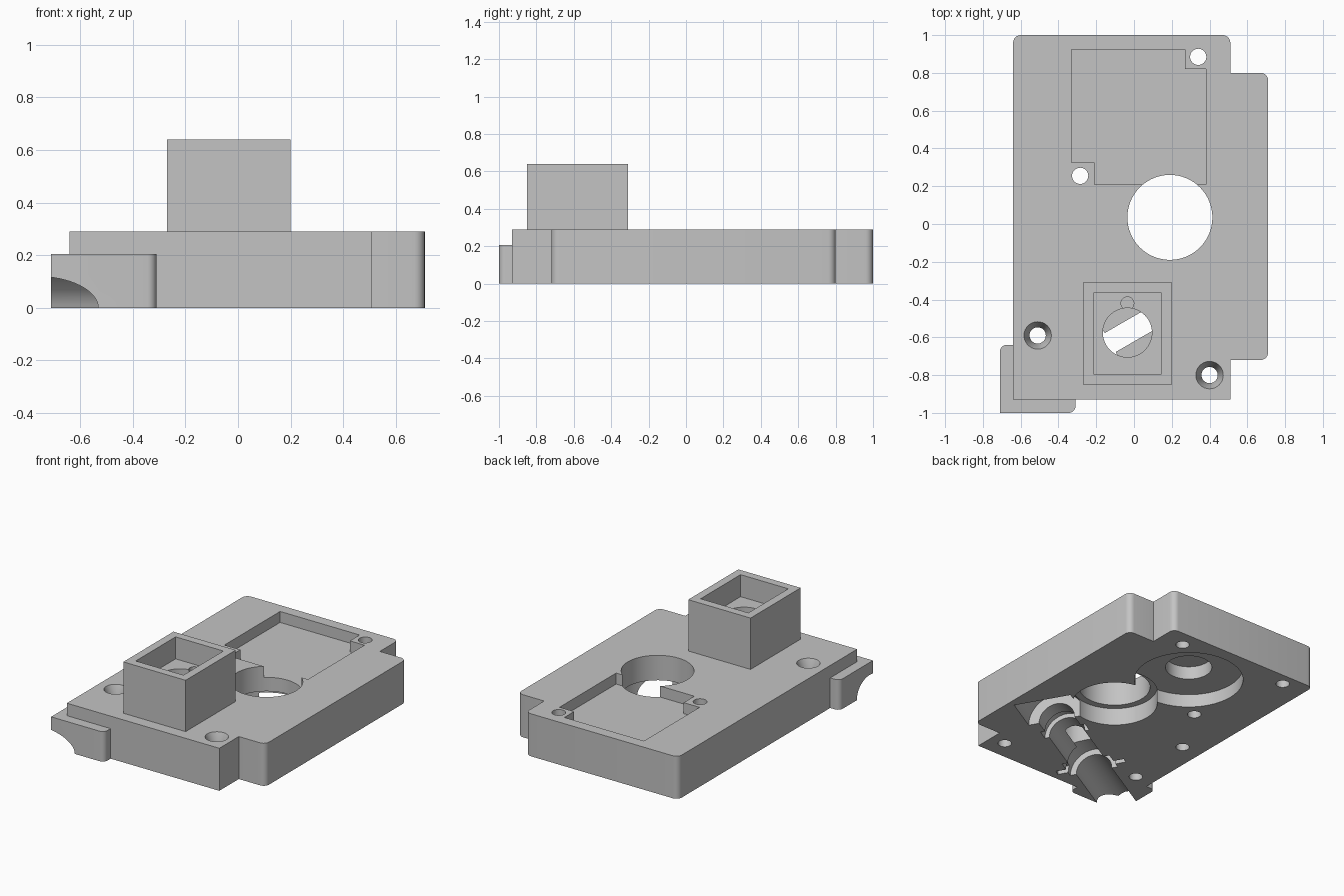
import bpy, bmesh
from math import radians, cos, sin, tan, pi
from mathutils import Matrix, Vector

if "Cube" in bpy.data.objects:
    bpy.data.objects.remove(bpy.data.objects["Cube"])

grey = bpy.data.materials.new("light grey")
grey.use_nodes = True
grey.diffuse_color = (0.55, 0.55, 0.55, 1)
grey.node_tree.nodes["Principled BSDF"].inputs["Base Color"].default_value = (0.55, 0.55, 0.55, 1)


def make(name, bm):
    bmesh.ops.recalc_face_normals(bm, faces=bm.faces)
    mesh = bpy.data.meshes.new(name)
    bm.to_mesh(mesh)
    bm.free()
    mesh.materials.append(grey)
    obj = bpy.data.objects.new(name, mesh)
    bpy.context.collection.objects.link(obj)
    return obj


def prism(name, corners, z0, z1, steps=6):
    """Extruded outline; a corner's third value is its rounding radius."""
    outline = []
    for i, (x, y, *radius) in enumerate(corners):
        p = Vector((x, y))
        if not radius:
            outline.append(p)
            continue
        a = (Vector(corners[i - 1][:2]) - p).normalized()
        b = (Vector(corners[(i + 1) % len(corners)][:2]) - p).normalized()
        r = radius[0]
        centre = p + (a + b) * r
        for k in range(steps + 1):
            t = k / steps * pi / 2
            outline.append(centre - b * r * cos(t) - a * r * sin(t))
    bm = bmesh.new()
    base = bm.faces.new([bm.verts.new((p.x, p.y, z0)) for p in outline])
    out = bmesh.ops.extrude_face_region(bm, geom=[base])
    verts = [v for v in out["geom"] if isinstance(v, bmesh.types.BMVert)]
    bmesh.ops.translate(bm, vec=(0, 0, z1 - z0), verts=verts)
    return make(name, bm)


def box(name, x0, x1, y0, y1, z0, z1):
    return prism(name, [(x0, y0), (x1, y0), (x1, y1), (x0, y1)], z0, z1)


def round_cut(x, y, r, z0, z1, r_top=None, sides=64):
    bm = bmesh.new()
    bmesh.ops.create_cone(bm, cap_ends=True, segments=sides, radius1=r,
                          radius2=r_top or r, depth=z1 - z0,
                          matrix=Matrix.Translation((x, y, (z0 + z1) / 2)))
    return make("hole_cutter", bm)


# Shaft channel axis lies in the underside, turned about the tower bore
BORE = (-0.035, -0.575)
TURN = Matrix.Translation((*BORE, 0)) @ Matrix.Rotation(radians(30), 4, 'Z')


def shaft_cut(t0, t1, r):
    bm = bmesh.new()
    place = TURN @ Matrix.Translation(((t0 + t1) / 2, 0, 0)) @ Matrix.Rotation(pi / 2, 4, 'Y')
    bmesh.ops.create_cone(bm, cap_ends=True, segments=64, radius1=r, radius2=r,
                          depth=t1 - t0, matrix=place)
    return make("shaft_cutter", bm)


def combine(target, tool, operation):
    mod = target.modifiers.new(operation, 'BOOLEAN')
    mod.operation = operation
    mod.solver = 'EXACT'
    mod.object = tool
    bpy.context.view_layer.objects.active = target
    bpy.ops.object.modifier_apply(modifier=mod.name)
    bpy.data.objects.remove(tool)


TOP = 0.29

# Plate with side extension
housing = prism("gear_housing", [
    (-0.64, -0.93), (0.51, -0.93), (0.51, -0.72), (0.71, -0.72, 0.04),
    (0.71, 0.80, 0.04), (0.51, 0.80), (0.51, 1.0, 0.04), (-0.64, 1.0, 0.04)], 0, TOP)

# Corner tab and square tower
combine(housing, prism("corner_tab", [
    (-0.71, -1.0), (-0.31, -1.0, 0.035), (-0.31, -0.64), (-0.71, -0.64, 0.035)], 0, 0.205), 'UNION')
combine(housing, box("tower", -0.27, 0.20, -0.85, -0.31, 0.15, 0.64), 'UNION')

cuts = []
# Tower cavity, bore and key hole
cuts.append(box("cavity_cutter", -0.215, 0.145, -0.795, -0.365, 0.49, 0.7))
cuts.append(round_cut(*BORE, 0.13, 0.105, 0.55))
cuts.append(round_cut(BORE[0], -0.42, 0.034, 0.14, 0.55, sides=32))
cuts.append(box("key_cutter", -0.05, -0.02, -0.46, -0.43, 0.4, 0.55))

# Stepped rectangular pocket on top
cuts.append(prism("pocket_cutter", [
    (-0.21, 0.21), (0.38, 0.21), (0.38, 0.82), (0.27, 0.82),
    (0.27, 0.925), (-0.33, 0.925), (-0.33, 0.325), (-0.21, 0.325)], 0.215, 0.4))

# Large through hole with counterbore, and gear recess underneath
cuts.append(round_cut(0.19, 0.035, 0.225, -0.1, 0.4))
cuts.append(round_cut(0.19, 0.035, 0.27, -0.1, 0.12))
cuts.append(round_cut(0.025, 0.57, 0.345, -0.1, 0.09))
cuts.append(round_cut(0.025, 0.57, 0.147, -0.1, 0.18))

# Screw holes: plain, countersunk and blind
for x, y in [(0.34, 0.885), (-0.285, 0.255)]:
    cuts.append(round_cut(x, y, 0.043, -0.1, 0.4, sides=32))
for x, y in [(-0.51, -0.59), (0.40, -0.80)]:
    cuts.append(round_cut(x, y, 0.043, -0.1, 0.4, sides=32))
    cuts.append(round_cut(x, y, 0.043, 0.21, TOP + 0.001, r_top=0.073, sides=32))
for x, y in [(-0.466, 0.913), (-0.495, -0.11)]:
    cuts.append(round_cut(x, y, 0.043, -0.1, 0.17, sides=32))

# Shaft channel with bearing seats and wide end chamber
for t0, t1, r in [(-1.2, 0.5, 0.12), (-0.26, -0.105, 0.16), (0.24, 0.32, 0.15), (0.43, 0.70, 0.19)]:
    cuts.append(shaft_cut(t0, t1, r))
slot = box("retainer_slot_cutter", -0.22, -0.18, -0.23, 0.23, -0.1, 0.05)
slot.data.transform(TURN)
cuts.append(slot)

for cutter in cuts:
    combine(housing, cutter, 'DIFFERENCE')

housing.select_set(True)
bpy.context.view_layer.objects.active = housing
bpy.ops.object.shade_smooth_by_angle(angle=radians(30))
